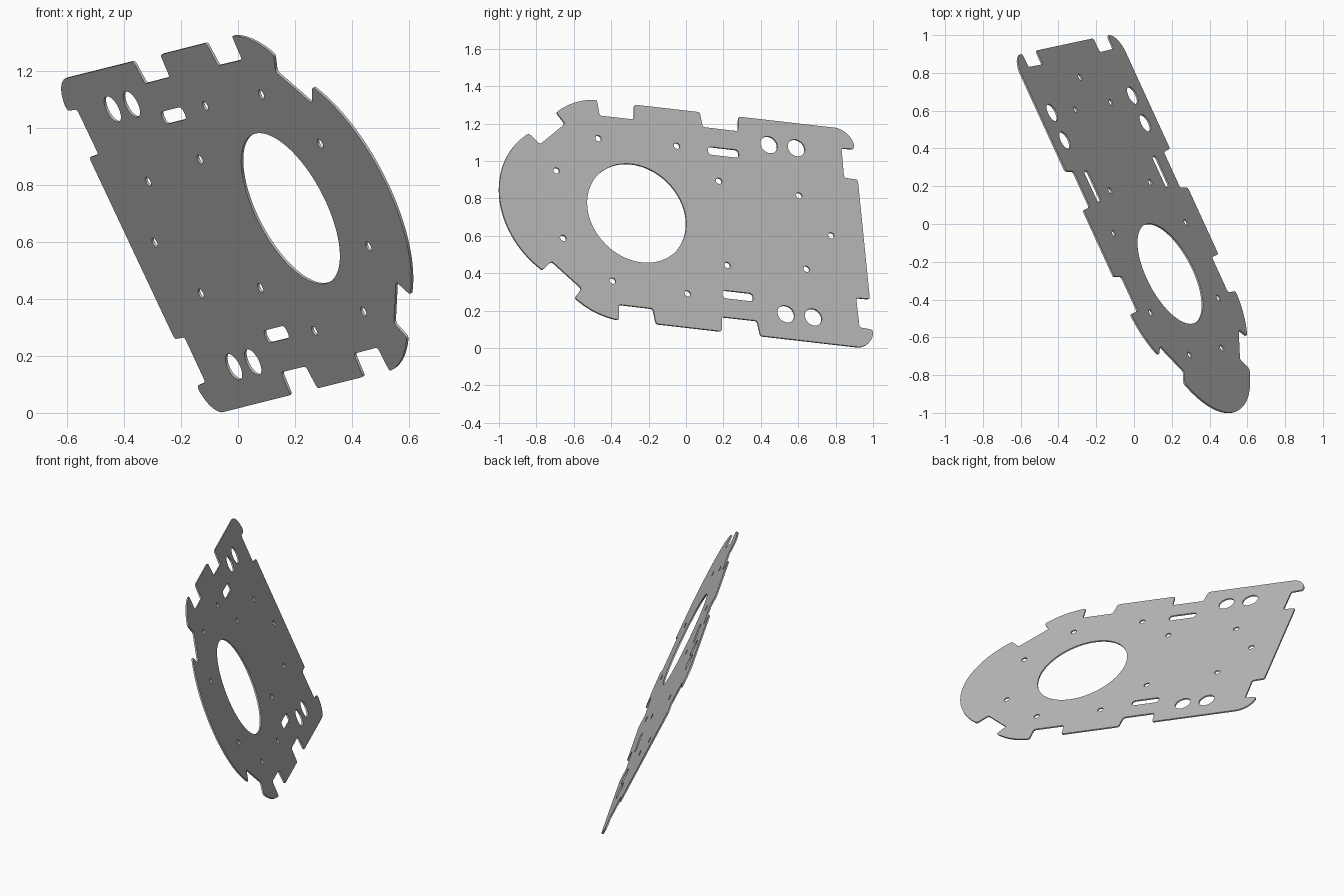
import bpy
import math
from mathutils import Vector, Matrix

cube = bpy.data.objects.get("Cube")
if cube:
    bpy.data.objects.remove(cube, do_unlink=True)

THICKNESS = 0.009


def circle(s, t, r, n=32):
    return [Vector((s + r * math.cos(i * math.tau / n), t + r * math.sin(i * math.tau / n)))
            for i in range(n)]


def arc(a, b, c, n=10):
    """Points on the circle through a, b and c, running from a to c."""
    a, b, c = Vector(a), Vector(b), Vector(c)
    p, q = b - a, c - a
    d = 2 * p.cross(q)
    k = Vector((q.y * p.length_squared - p.y * q.length_squared,
                p.x * q.length_squared - q.x * p.length_squared)) / d
    start, turn = -k, (-k).angle_signed(q - k)
    return [a + k + Matrix.Rotation(-turn * i / n, 2) @ start for i in range(n + 1)]


def fillet(points, r, n=4):
    """Round the sharp corners of a closed outline."""
    out = []
    for i, p in enumerate(points):
        before, after = points[i - 1] - p, points[(i + 1) % len(points)] - p
        if before.angle(after) > 2.6:
            out.append(p)
            continue
        a = p + before.normalized() * min(r, before.length * 0.45)
        b = p + after.normalized() * min(r, after.length * 0.45)
        for j in range(n + 1):
            f = j / n
            out.append(a * (1 - f) ** 2 + p * 2 * f * (1 - f) + b * f * f)
    return out


def slot(s, t, length, width):
    l, w = length / 2, width / 2
    box = [Vector((s + x * l, t + y * w)) for x, y in ((-1, -1), (1, -1), (1, 1), (-1, 1))]
    return fillet(box, 0.022)


# Half outline, from the rounded nose to the flat tail
nose = arc((-0.598, -0.405), (-0.81, 0), (-0.598, 0.405), 48)
half = nose[24:]
half += [Vector(p) for p in ((-0.537, 0.347), (-0.374, 0.489))]
half += arc((-0.42, 0.55), (-0.295, 0.625), (-0.17, 0.653))
half += [Vector(p) for p in (
    (-0.163, 0.56), (0.04, 0.561), (0.05, 0.65), (0.438, 0.65),
    (0.447, 0.563), (0.656, 0.562), (0.667, 0.65))]
half += arc((1.245, 0.65), (1.312, 0.616), (1.342, 0.555))
half += [Vector(p) for p in ((1.337, 0.535), (1.264, 0.532), (1.262, 0.356), (1.343, 0.354))]
outline = half + [Vector((p.x, -p.y)) for p in reversed(half[1:])]
loops = [fillet(outline, 0.014)]

# Large opening and the single tail hole
loops.append(circle(0, 0, 0.292, 96))
loops.append(circle(1.15, 0, 0.018, 16))

# Mirrored slots, cable holes and screw holes
for side in (1, -1):
    loops.append(slot(0.555, side * 0.426, 0.182, 0.048))
    for s in (0.832, 0.994):
        loops.append(circle(s, side * 0.502, 0.05))
    for s, t in ((-0.185, 0.423), (-0.455, 0.2), (0.511, 0.25), (0.982, 0.218)):
        loops.append(circle(s, side * t, 0.018, 16))
loops.append(circle(0.28, 0.432, 0.018, 16))
loops.append(circle(0.255, -0.447, 0.018, 16))

# Filled flat curve, extruded into the plate
curve = bpy.data.curves.new("plate", 'CURVE')
curve.dimensions = '2D'
curve.fill_mode = 'BOTH'
curve.extrude = THICKNESS / 2
for loop in loops:
    spline = curve.splines.new('POLY')
    spline.points.add(len(loop) - 1)
    for point, p in zip(spline.points, loop):
        point.co = (p.x, p.y, 0, 1)
    spline.use_cyclic_u = True

plate = bpy.data.objects.new("mounting_plate", curve)
bpy.context.collection.objects.link(plate)

# Tilt: length axis, width axis and normal of the plate
u = Vector((-0.4146, 0.904, -0.104)).normalized()
n = Vector((1, 0.5187, 0.523)).normalized()
v = n.cross(u).normalized()
u = v.cross(n)
tilt = Matrix((u, v, n)).transposed().to_4x4()
plate.matrix_world = Matrix.Translation((0.188, -0.265, 0.719)) @ tilt

bpy.ops.object.select_all(action='DESELECT')
plate.select_set(True)
bpy.context.view_layer.objects.active = plate
bpy.ops.object.convert(target='MESH')
plate = bpy.context.view_layer.objects.active
plate.name = "mounting_plate"

# Plain grey finish
grey = bpy.data.materials.new("plain_grey")
grey.use_nodes = True
colour = (0.5, 0.5, 0.5, 1)
grey.diffuse_color = colour
grey.node_tree.nodes["Principled BSDF"].inputs["Base Color"].default_value = colour
plate.data.materials.clear()
plate.data.materials.append(grey)
bpy.ops.object.shade_flat()
